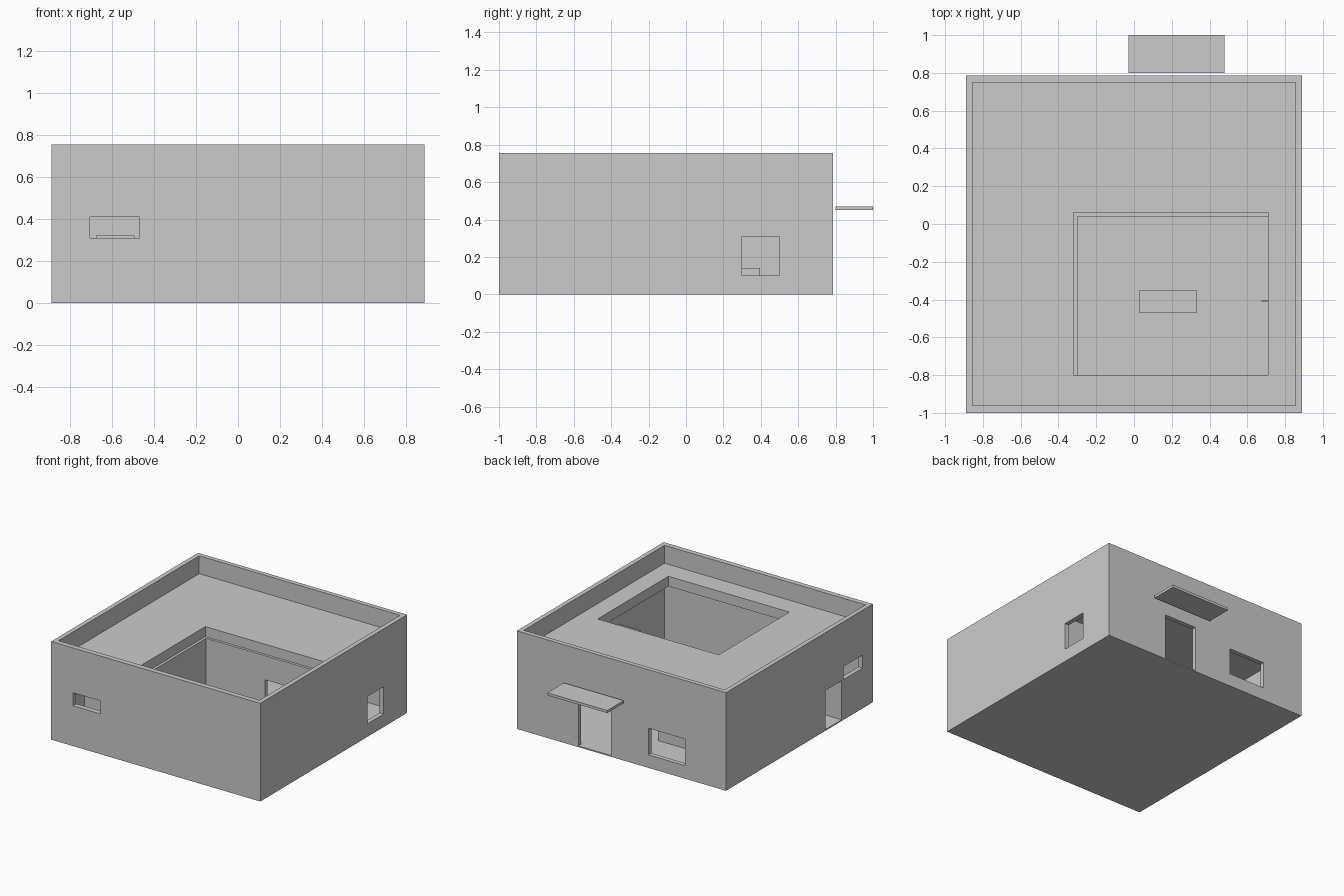
import bpy

if "Cube" in bpy.data.objects:
    bpy.data.objects.remove(bpy.data.objects["Cube"])


def box(name, x, y, z):
    """Axis-aligned box from (min, max) ranges."""
    v = [(a, b, c) for a in x for b in y for c in z]
    f = [(0, 1, 3, 2), (4, 6, 7, 5), (0, 4, 5, 1), (2, 3, 7, 6), (0, 2, 6, 4), (1, 5, 7, 3)]
    me = bpy.data.meshes.new(name)
    me.from_pydata(v, [], f)
    ob = bpy.data.objects.new(name, me)
    bpy.context.collection.objects.link(ob)
    return ob


def cut(ob, *ranges):
    """Cut box-shaped openings out of an object and bake the result."""
    cutters = []
    for i, r in enumerate(ranges):
        c = box(f"cutter_{i}", *r)
        c.hide_render = True
        m = ob.modifiers.new("opening", 'BOOLEAN')
        m.operation, m.solver, m.object = 'DIFFERENCE', 'EXACT', c
        cutters.append(c)
    bpy.context.view_layer.update()
    dg = bpy.context.evaluated_depsgraph_get()
    baked = bpy.data.meshes.new_from_object(ob.evaluated_get(dg))
    ob.modifiers.clear()
    ob.data = baked
    for c in cutters:
        bpy.data.objects.remove(c)
    return ob


FLOOR, CEIL, ROOF, TOP = 0.01, 0.54, 0.617, 0.755
IN_X, IN_Y = (-0.855, 0.855), (-0.96, 0.75)
LEFT, RIGHT, FRONT, BACK = (-0.95, -0.80), (0.80, 0.95), (-1.1, -0.90), (0.70, 0.90)

# Outer walls with floor and parapet, hollowed from above, then doors and windows
shell = box("outer_walls", (-0.89, 0.89), (-1.0, 0.785), (0, TOP))
cut(shell, (IN_X, IN_Y, (FLOOR, 1.0)))
cut(shell,
    ((-0.705, -0.47), FRONT, (0.31, 0.41)),      # front high window
    (RIGHT, (0.30, 0.50), (0.10, 0.31)),         # right window
    ((0.09, 0.367), BACK, (FLOOR, 0.36)),        # back door
    ((-0.54, -0.23), BACK, (0.10, 0.305)),       # back window
    (LEFT, (-0.62, -0.425), (FLOOR, 0.31)),      # left door
    (LEFT, (-0.875, -0.645), (0.31, 0.41)))      # left high window

# Sunken roof slab with the skylight opening
roof = box("roof_slab", IN_X, IN_Y, (CEIL, ROOF))
cut(roof, ((-0.32, 0.71), (-0.80, 0.06), (0.4, 0.8)))

# Canopy over the back door
box("door_canopy", (-0.03, 0.48), (0.80, 1.0), (0.45, 0.47))

# Inner partition walls
cross = box("cross_wall", IN_X, (0.04, 0.07), (FLOOR, CEIL))
cut(cross, ((0.20, 0.48), (0.0, 0.1), (0.0, 0.355)))
box("side_wall", (-0.33, -0.30), (-0.96, 0.04), (FLOOR, CEIL))
small = box("small_room_wall", (-0.855, -0.33), (-0.642, -0.62), (FLOOR, CEIL))
cut(small, ((-0.675, -0.495), (-0.7, -0.55), (0.0, 0.32)))

# Simple furniture seen through the openings
box("low_table", (0.03, 0.33), (-0.47, -0.35), (FLOOR, 0.10))
box("thin_divider", (0.675, 0.855), (-0.413, -0.405), (FLOOR, 0.36))
box("bench_block", (-0.45, -0.04), (0.22, 0.395), (FLOOR, 0.14))
